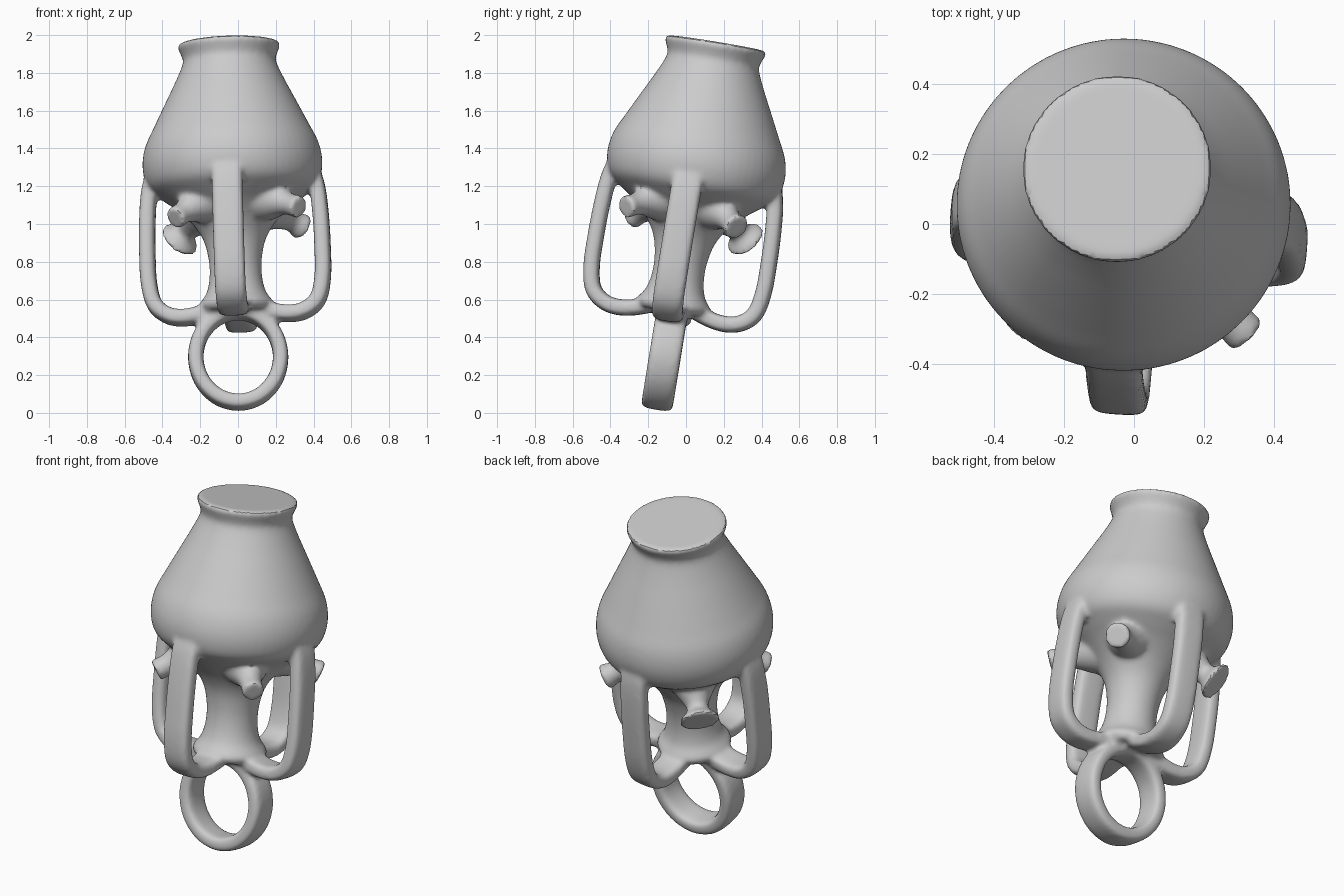
import bpy, bmesh, math
from mathutils import Vector, Matrix

if "Cube" in bpy.data.objects:
    bpy.data.objects.remove(bpy.data.objects["Cube"])

# Tilted frame of the vessel: everything is modelled upright, then leaned
axis = Vector((-0.03, 0.163, 1)).normalized()
frame = Matrix.Translation((0.01, -0.16, 0)) @ \
    Vector((0, 0, 1)).rotation_difference(axis).to_matrix().to_4x4()
bm = bmesh.new()


def spline(pts, closed=False, steps=5):
    """Catmull-Rom curve through 2D points."""
    p = [Vector(q) for q in pts]
    n = len(p)
    get = (lambda i: p[i % n]) if closed else (lambda i: p[max(0, min(n - 1, i))])
    out = []
    for i in range(n if closed else n - 1):
        a, b, c, d = get(i - 1), get(i), get(i + 1), get(i + 2)
        for k in range(steps):
            t = k / steps
            out.append(0.5 * (2 * b + (c - a) * t + (2 * a - 5 * b + 4 * c - d) * t * t
                              + (3 * b - a - 3 * c + d) * t ** 3))
    return out if closed else out + [p[-1]]


def skin(rings, closed=False):
    """Join rings of points with quads; cap the ends of an open run."""
    vs = [[bm.verts.new(q) for q in r] for r in rings]
    n = len(vs[0])
    for i in range(len(vs) if closed else len(vs) - 1):
        a, b = vs[i], vs[(i + 1) % len(vs)]
        for j in range(n):
            bm.faces.new((a[j], a[(j + 1) % n], b[(j + 1) % n], b[j]))
    if not closed:
        bm.faces.new(vs[0][::-1])
        bm.faces.new(vs[-1])


def lathe(profile, mat=Matrix(), n=64):
    skin([[mat @ Vector((r * math.cos(2 * math.pi * j / n),
                         r * math.sin(2 * math.pi * j / n), z)) for j in range(n)]
          for r, z in profile])


def band(path, width, thick, mat=Matrix(), closed=False, n=20):
    """Sweep a rounded-rectangle section along a path in the local XZ plane."""
    rings = []
    m = len(path)
    for i, p in enumerate(path):
        a = path[(i - 1) % m] if closed else path[max(0, i - 1)]
        b = path[(i + 1) % m] if closed else path[min(m - 1, i + 1)]
        t = (b - a).normalized()
        nx, nz = -t.y, t.x
        ring = []
        for j in range(n):
            c, s = math.cos(2 * math.pi * j / n), math.sin(2 * math.pi * j / n)
            u = math.copysign(abs(c) ** 0.55, c) * thick / 2
            w = math.copysign(abs(s) ** 0.55, s) * width / 2
            ring.append(mat @ Vector((p.x + nx * u, w, p.y + nz * u)))
        rings.append(ring)
    skin(rings, closed)


# Vessel with waisted stem
body = spline([(0.18, 0.54), (0.20, 0.58), (0.16, 0.64), (0.14, 0.72), (0.14, 0.82),
               (0.165, 0.93), (0.22, 1.02), (0.30, 1.10), (0.38, 1.16), (0.44, 1.21),
               (0.468, 1.27), (0.476, 1.35), (0.458, 1.44), (0.41, 1.54), (0.345, 1.67),
               (0.285, 1.79), (0.247, 1.88), (0.252, 1.92), (0.27, 1.96)])
lathe(body + [Vector((0.27, 1.985))])

# Four strap handles
strap = spline([(0.41, 1.32), (0.445, 1.2), (0.46, 1.05), (0.465, 0.88), (0.462, 0.72),
                (0.435, 0.6), (0.37, 0.54), (0.29, 0.522), (0.2, 0.535), (0.1, 0.57)])
for k in range(4):
    band(strap, 0.165, 0.085, Matrix.Rotation(math.radians(90 * k - 4), 4, 'Z'))

# Hanging ring at the bottom
ring = spline([(0.225 * math.cos(k * math.pi / 6), 0.3 + 0.243 * math.sin(k * math.pi / 6))
               for k in range(12)], True)
band(ring, 0.17, 0.082, closed=True)

# Four drooping spouts between the straps (tip position, tip radius)
for tip, r in (((0.325, -0.32, 1.09), 0.06), ((-0.335, -0.29, 1.03), 0.06),
               ((0.345, 0.27, 0.98), 0.07), ((-0.315, 0.32, 0.91), 0.105)):
    end = frame.inverted() @ Vector(tip)
    out = Vector((end.x, end.y, 0)).normalized()
    start = out * 0.2 + Vector((0, 0, 1.14))
    way = end - start
    d = way.length
    mat = Matrix.Translation(start) @ \
        Vector((0, 0, 1)).rotation_difference(way).to_matrix().to_4x4()
    prof = spline([(0.15, 0), (0.115, 0.3 * d), (0.075, 0.55 * d),
                   (0.058, 0.75 * d), (r, 0.93 * d), (r, d)])
    lathe(prof, mat, 32)

bmesh.ops.recalc_face_normals(bm, faces=bm.faces)
me = bpy.data.meshes.new("hanging_vessel")
bm.to_mesh(me)
bm.free()
vessel = bpy.data.objects.new("hanging_vessel", me)
bpy.context.collection.objects.link(vessel)
vessel.matrix_world = frame

# Fuse the parts into one soft skin
remesh = vessel.modifiers.new("fuse", 'REMESH')
remesh.mode = 'VOXEL'
remesh.voxel_size = 0.013
smooth = vessel.modifiers.new("soften", 'SMOOTH')
smooth.factor = 0.5
smooth.iterations = 7

bpy.context.view_layer.objects.active = vessel
vessel.select_set(True)
for name in ("fuse", "soften"):
    bpy.ops.object.modifier_apply(modifier=name)
bpy.ops.object.shade_smooth_by_angle(angle=math.radians(35))
